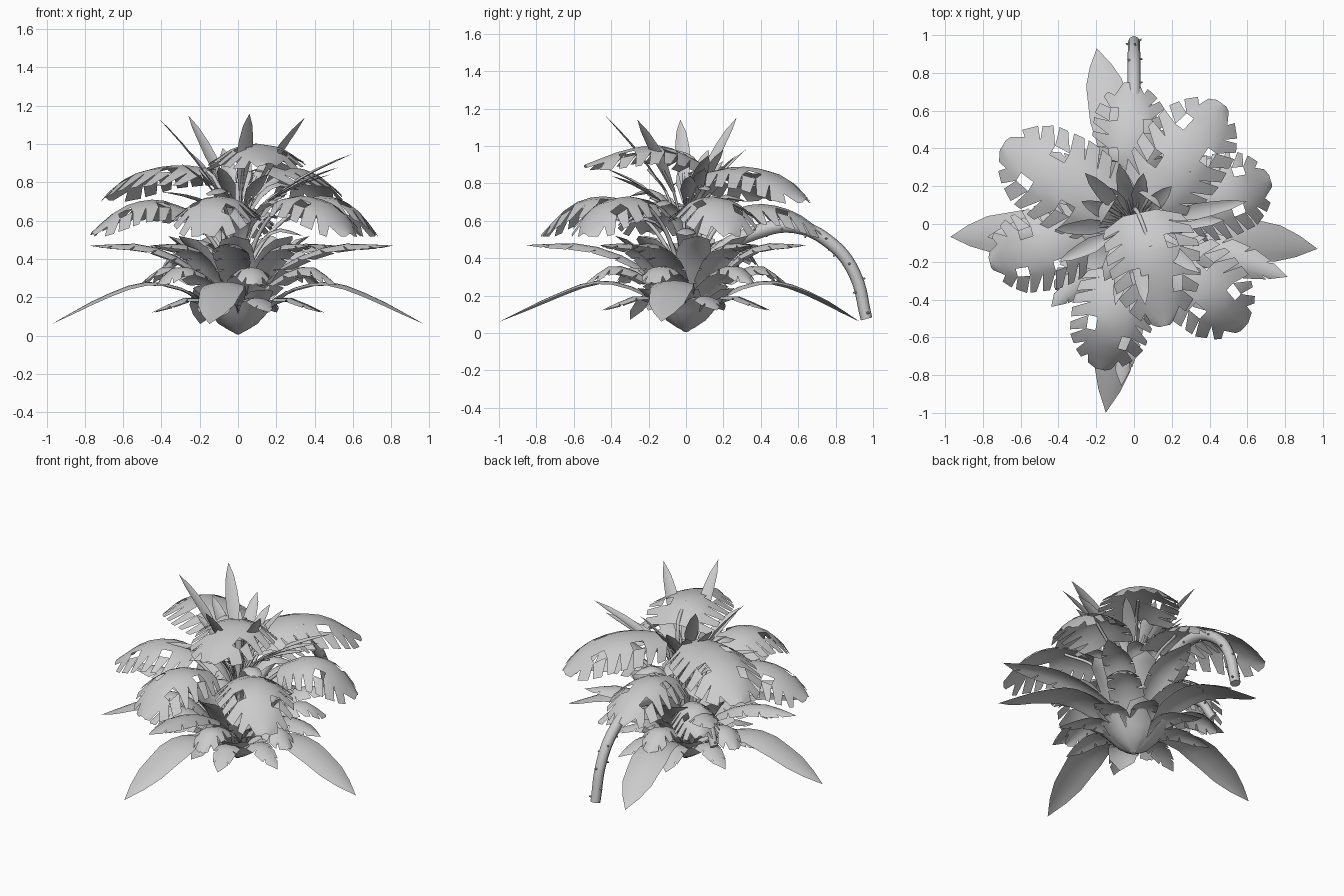
import bpy, bmesh, math, random
from mathutils import Vector

if "Cube" in bpy.data.objects:
    bpy.data.objects.remove(bpy.data.objects["Cube"])

random.seed(4)
LONG = [(0, .25), (.3, .75), (.6, 1), (.84, .8), (1, 0)]
ROUND = [(0, .62), (.12, .9), (.4, 1), (.7, .9), (.9, .6), (1, .12)]
SPEAR = [(0, .3), (.4, 1), (.75, .75), (1, 0)]


def lerp(table, t):
    for (a, u), (b, v) in zip(table, table[1:]):
        if t <= b:
            return u + (v - u) * (t - a) / (b - a)
    return table[-1][1]


def along(pts, t):
    # Catmull-Rom point on a path
    n = len(pts) - 1
    i = max(0, min(int(t * n), n - 1))
    f = t * n - i
    p1, p2 = pts[i], pts[i + 1]
    p0 = pts[i - 1] if i else p1 * 2 - p2
    p3 = pts[i + 2] if i + 2 <= n else p2 * 2 - p1
    return .5 * (2 * p1 + (p2 - p0) * f + (2 * p0 - 5 * p1 + 4 * p2 - p3) * f * f
                 + (3 * p1 - p0 - 3 * p2 + p3) * f ** 3)


def leaf(name, pts, width, shape, n=8, droop=.1, slit=0, sweep=0, holes=()):
    # blade around a midrib, outer part split into lobes when slit > 0
    pts = [Vector(p) for p in pts]
    d = pts[-1] - pts[0]
    side = Vector((-d.y, d.x, 0)).normalized()
    bm = bmesh.new()

    def vert(t, u, s):
        t = max(0, min(t, 1))
        w = lerp(shape, t) * width / 2 * u
        p = along(pts, t) + side * (s * w)
        p.z -= droop * u * u * lerp(shape, t)
        return bm.verts.new(p)

    punched = []
    for s in (-1, 1):
        for k in range(n):
            a, b = k / n, (k + 1) / n
            cut = slit / n * random.uniform(.3, 1.2)
            rows = []
            for u in (0, .35, .58, 1):
                c = cut * .5 if u == 1 else 0
                m = sweep * u * u if u > .6 else 0
                rows.append((vert(a + c + m, u, s), vert(b - c * .4 + m, u, s)))
            for j in range(3):
                q = [rows[j][0], rows[j][1], rows[j + 1][1], rows[j + 1][0]]
                f = bm.faces.new(q if s < 0 else q[::-1])
                if (s, k) in holes and j == 1:
                    punched.append(f)
    # small holes
    if punched:
        bmesh.ops.inset_individual(bm, faces=punched, thickness=.014)
        bmesh.ops.delete(bm, geom=punched, context='FACES')
    bmesh.ops.remove_doubles(bm, verts=bm.verts, dist=.0008)
    me = bpy.data.meshes.new(name)
    bm.to_mesh(me)
    bm.free()
    for p in me.polygons:
        p.use_smooth = True
    ob = bpy.data.objects.new(name, me)
    bpy.context.collection.objects.link(ob)
    return ob


def polar(deg, rz):
    a = math.radians(deg)
    return [(r * math.cos(a), r * math.sin(a), z) for r, z in rz]


def tube(name, pts, radius, end=1.0):
    cu = bpy.data.curves.new(name, 'CURVE')
    cu.dimensions = '3D'
    cu.bevel_depth = radius
    cu.bevel_resolution = 2
    cu.resolution_u = 5
    cu.use_fill_caps = True
    sp = cu.splines.new('BEZIER')
    sp.bezier_points.add(len(pts) - 1)
    for i, p in enumerate(pts):
        b = sp.bezier_points[i]
        b.co = p
        b.handle_left_type = b.handle_right_type = 'AUTO'
        b.radius = 1 + (end - 1) * i / (len(pts) - 1)
    ob = bpy.data.objects.new(name, cu)
    bpy.context.collection.objects.link(ob)


def thorns(name, pts, radius, count):
    pts = [Vector(p) for p in pts]
    bm = bmesh.new()
    for i in range(count):
        t = (i + .5) / count
        p = along(pts, t)
        tan = (along(pts, t + .01) - p).normalized()
        ref = tan.orthogonal().normalized()
        a = i * 2.4
        out = ref * math.cos(a) + tan.cross(ref) * math.sin(a)
        m = out.to_track_quat('Z', 'Y').to_matrix().to_4x4()
        m.translation = p + out * radius * .85
        bmesh.ops.create_cone(bm, cap_ends=True, segments=5, radius1=.012,
                              radius2=.004, depth=.03, matrix=m)
    me = bpy.data.meshes.new(name)
    bm.to_mesh(me)
    bm.free()
    bpy.context.collection.objects.link(bpy.data.objects.new(name, me))


# ground leaves: long, arching to the floor
for a, r in ((184, .975), (352.3, .98), (261.5, 1.01), (102, .95)):
    leaf('ground_leaf', polar(a, [(.03, .07), (.25, .23), (.48, .28), (.72, .2), (r, .06)]),
         .23, LONG, 10, .02)

# small basal leaves
for i in range(8):
    leaf('basal_leaf', polar(20 + 45 * i, [(.01, .02), (.12, .14), (.27, .2), (.48, .12)]),
         .16, LONG, 7, .02, .25, .02)
for a in (240, 300, 60, 130, 0, 180):
    leaf('base_leaf', polar(a, [(0, .005), (.1, .06), (.2, .17), (.3, .24)]), .17, LONG, 6, -.03)
leaf('base_leaf_front', polar(245, [(.02, .03), (.14, .2), (.25, .2), (.33, .07)]), .2, LONG, 6, .03)

# middle rosette, flat tips
for a, r in ((-19, .86), (185, .78), (265.5, .86), (82, .65), (225, .62), (140, .6), (35, .62), (310, .6)):
    leaf('middle_leaf', polar(a, [(.03, .08), (.2, .33), (r * .6, .47), (r, .47)]),
         .2, LONG, 8, .04, .25, .03)

# upright inner leaves and shredded lower leaves
for i in range(7):
    leaf('inner_leaf', polar(10 + 51.4 * i, [(.03, .05), (.13, .22), (.24, .4), (.38, .52)]),
         .2, LONG, 7, -.04)
for i in range(6):
    leaf('shredded_leaf', polar(40 + 60 * i, [(.04, .12), (.22, .3), (.4, .36), (.54, .27)]),
         .22, ROUND, 7, .05, .5, .05)

# big split leaves: angle, inner radius, outer radius, inner z, peak z, tip z, width
HOLES = ((1, 2), (-1, 4), (1, 5))
SPLIT = [(195, .27, .79, .62, .71, .54, .46), (257, .25, .79, .63, .73, .53, .45),
         (317, .24, .8, .63, .73, .53, .48), (18, .27, .76, .62, .73, .53, .46),
         (92, .2, .75, .6, .69, .53, .42), (149, .15, .81, .83, .89, .72, .52),
         (54, .15, .79, .82, .89, .71, .5), (135, .2, .5, .44, .5, .38, .3)]
for a, r0, r1, z0, zp, z1, w in SPLIT:
    d = r1 - r0
    path = polar(a, [(r0, z0 + .04), (r0 + d * .33, zp), (r0 + d * .68, zp - .04), (r1, z1)])
    leaf('split_leaf', path, w, ROUND, 8, .11, .8, .06, HOLES)
    tube('leaf_stalk', polar(a, [(.02, .15), (.08, .4), (r0, z0), (r0 + d * .33, zp - .01)]), .014, .6)

# highest split leaf
leaf('top_split_leaf', [(.03, .06, .92), (.09, -.12, 1.0), (.13, -.32, .98), (.16, -.54, .9)],
     .5, ROUND, 8, .1, .8, .06, HOLES)
tube('top_stalk', [(0, 0, .2), (0, .03, .6), (.02, .06, .9), (.09, -.12, .99)], .016, .6)

# crown spears
for tip in ((.06, -.43, 1.16), (.35, -.26, 1.14), (-.42, -.03, 1.14), (-.26, .27, 1.15),
            (-.28, .12, .98), (-.08, .32, .98), (.05, .27, .95), (-.3, -.02, .9), (-.15, .2, .92),
            (.6, .12, .95), (.53, .1, .88), (.48, .02, .84), (.3, .28, .88),
            (-.1, -.43, .88), (.15, -.4, .84), (-.4, -.2, .75), (.2, .2, .98)):
    t = Vector(tip)
    b = Vector((t.x * .25, t.y * .25, .62 + (t.z - .62) * .25))
    leaf('spear_leaf', [b, b.lerp(t, .5) + Vector((0, 0, .015)), t], .085, SPEAR, 5, -.012)
    tube('spear_stalk', [(0, 0, .35), b, b.lerp(t, .3)], .007)

# small oval leaves filling the heart of the plant
for i in range(9):
    z = .5 + .03 * i
    leaf('heart_leaf', polar(i * 137.5, [(.03, z - .15), (.12, z), (.22, z + .06), (.34, z + .02)]),
         .11, LONG, 6, .02)

# central stem
tube('stem', [(0, 0, .05), (0, 0, .35), (0, .01, .8)], .042, .5)

# hanging thorny vine and a short one
VINE = [(0, .03, .2), (0, .16, .42), (0, .38, .54), (0, .58, .57), (0, .78, .475),
        (0, .9, .32), (0, .965, .075)]
tube('hanging_vine', VINE, .042, .75)
thorns('hanging_vine_thorns', VINE, .035, 26)
CURL = [(-.03, .03, .12), (-.17, .12, .33), (-.32, .22, .4), (-.4, .27, .29)]
tube('short_vine', CURL, .034, .8)
thorns('short_vine_thorns', CURL, .03, 12)
